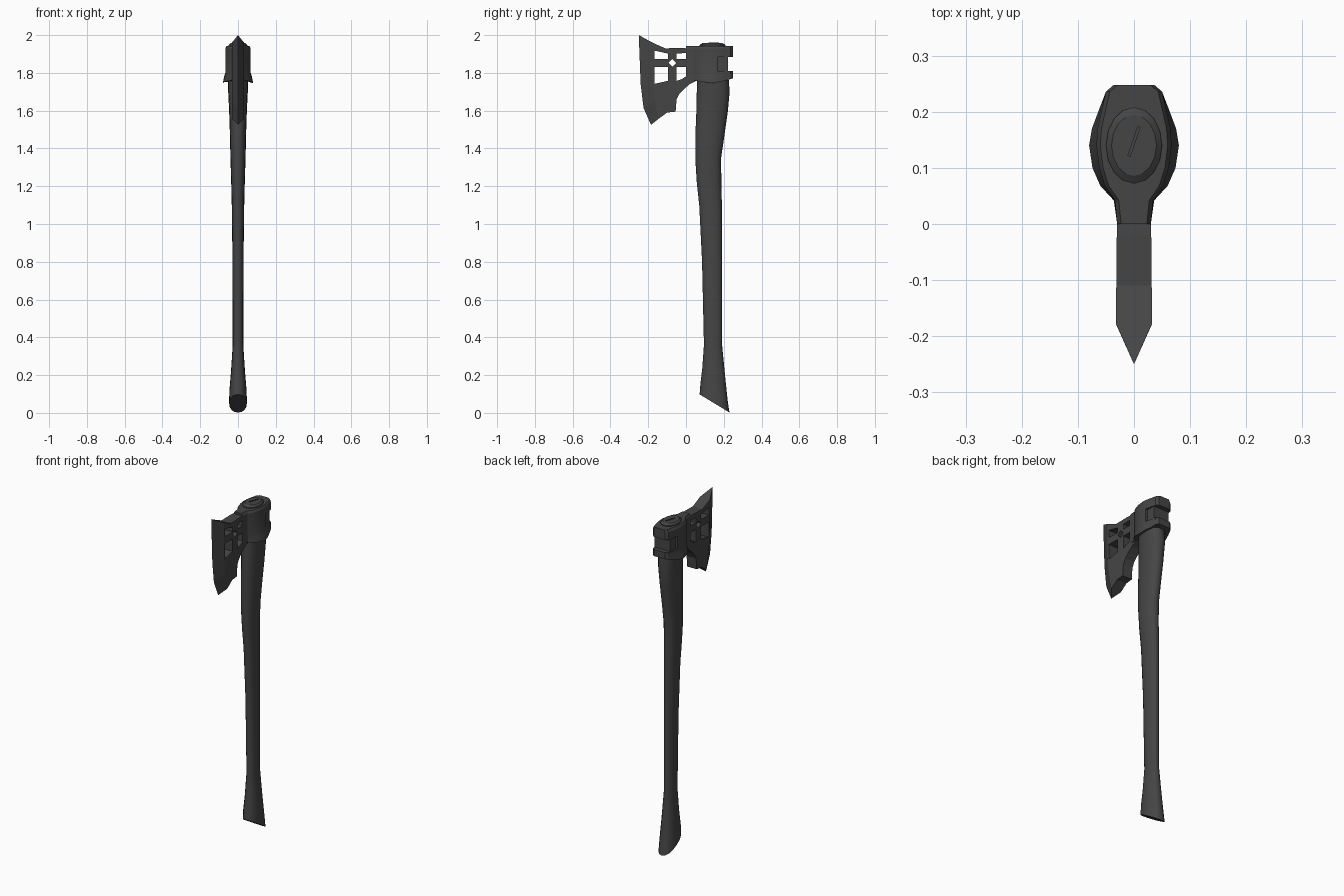
import bpy, bmesh, math

cube = bpy.data.objects.get("Cube")
if cube:
    bpy.data.objects.remove(cube, do_unlink=True)


def material(name, value):
    mat = bpy.data.materials.new(name)
    mat.use_nodes = True
    color = (value, value, value, 1)
    mat.diffuse_color = color
    mat.node_tree.nodes["Principled BSDF"].inputs["Base Color"].default_value = color
    return mat


charcoal = material("charcoal", 0.06)


def finish(bm, name, smooth=None):
    bmesh.ops.recalc_face_normals(bm, faces=bm.faces)
    mesh = bpy.data.meshes.new(name)
    bm.to_mesh(mesh)
    bm.free()
    obj = bpy.data.objects.new(name, mesh)
    bpy.context.collection.objects.link(obj)
    mesh.materials.append(charcoal)
    if smooth:
        bpy.ops.object.select_all(action="DESELECT")
        obj.select_set(True)
        bpy.context.view_layer.objects.active = obj
        bpy.ops.object.shade_smooth_by_angle(angle=math.radians(smooth))
    return obj


def loft(rings, name, smooth=None):
    """Skin a stack of equal-length closed rings and cap both ends."""
    bm = bmesh.new()
    loops = [[bm.verts.new(p) for p in ring] for ring in rings]
    n = len(loops[0])
    for a, b in zip(loops, loops[1:]):
        for i in range(n):
            j = (i + 1) % n
            bm.faces.new((a[i], a[j], b[j], b[i]))
    bm.faces.new(loops[0])
    bm.faces.new(loops[-1])
    return finish(bm, name, smooth)


def prism(points, half_x, name, centre=0):
    """Side-view polygon extruded along x."""
    return loft([[(centre + s * half_x, y, z) for y, z in points] for s in (-1, 1)], name)


def rect(y0, y1, z0, z1):
    return [(y0, z0), (y1, z0), (y1, z1), (y0, z1)]


def cut(target, cutters):
    """Subtract each cutter, then discard it."""
    bpy.context.view_layer.objects.active = target
    for cutter in cutters:
        cutter.hide_render = True
        mod = target.modifiers.new("cut", "BOOLEAN")
        mod.operation = "DIFFERENCE"
        mod.solver = "EXACT"
        mod.object = cutter
        bpy.ops.object.modifier_apply(modifier=mod.name)
        bpy.data.objects.remove(cutter, do_unlink=True)


# Handle: height, front y, back y, half width; the foot is cut on a slant
SECTIONS = [(0.05, 0.072, 0.23, 0.047), (0.11, 0.076, 0.22, 0.046),
            (0.22, 0.086, 0.206, 0.037), (0.36, 0.095, 0.191, 0.028),
            (0.8, 0.085, 0.191, 0.029), (1.1, 0.07, 0.19, 0.033),
            (1.22, 0.057, 0.187, 0.036), (1.35, 0.049, 0.186, 0.04),
            (1.48, 0.05, 0.205, 0.043), (1.6, 0.055, 0.222, 0.047),
            (1.7, 0.057, 0.231, 0.052), (1.78, 0.06, 0.225, 0.055)]
SIDES = 16
rings = []
for k, (z, front, back, half) in enumerate(SECTIONS):
    mid, depth = (front + back) / 2, (back - front) / 2
    slant = (0.048, 0.04, 0.015)[k] if k < 3 else 0
    ring = []
    for i in range(SIDES):
        a = 2 * math.pi * i / SIDES
        c, s = math.cos(a), math.sin(a)
        x = half * math.copysign(abs(c) ** 0.85, c)
        ring.append((x, mid + depth * s, z - slant * s))
    rings.append(ring)
loft(rings, "handle", 40)

# Blade: flat cheeks with a ground bevel running to a sharp edge
EDGE = [(-0.25, 2.0), (-0.245, 1.87), (-0.24, 1.74), (-0.225, 1.615), (-0.185, 1.525)]
BEVEL = [(-0.177, 1.96), (-0.178, 1.87), (-0.175, 1.74), (-0.165, 1.65), (-0.145, 1.557)]
REST = [(-0.1, 1.59), (-0.055, 1.595), (-0.05, 1.66), (-0.035, 1.69), (-0.01, 1.715),
        (0.02, 1.74), (0.06, 1.76), (0.06, 1.925), (-0.02, 1.932), (-0.11, 1.93)]
bm = bmesh.new()
edge = [bm.verts.new((0, y, z)) for y, z in EDGE]
cheeks = []
for side in (-1, 1):
    cheek = [bm.verts.new((side * (0.0305 - 0.01 * y), y, z)) for y, z in BEVEL + REST]
    bm.faces.new(cheek)
    for i in range(len(EDGE) - 1):
        bm.faces.new((edge[i], edge[i + 1], cheek[i + 1], cheek[i]))
    cheeks.append(cheek)
left, right = cheeks
last = len(BEVEL) - 1
for i in range(last, len(left)):
    j = (i + 1) % len(left)
    bm.faces.new((left[i], left[j], right[j], right[i]))
bm.faces.new((edge[0], left[0], right[0]))
bm.faces.new((edge[-1], left[last], right[last]))
blade = finish(bm, "blade")

# Four windows leave a cross, with a diamond hole at its centre
WINDOWS = [
    [(-0.167, 1.873), (-0.095, 1.873), (-0.095, 1.902), (-0.167, 1.918)],
    [(-0.05, 1.873), (0.022, 1.873), (0.022, 1.907), (-0.05, 1.902)],
    [(-0.167, 1.742), (-0.095, 1.758), (-0.095, 1.832), (-0.167, 1.832)],
    [(-0.05, 1.758), (-0.02, 1.768), (0.005, 1.785), (0.022, 1.8),
     (0.022, 1.832), (-0.05, 1.832)],
    [(-0.072 + 0.021 * c, 1.853 + 0.021 * s) for c, s in ((1, 0), (0, 1), (-1, 0), (0, -1))],
]
cut(blade, [prism(w, 0.1, "window_cutter") for w in WINDOWS])

# Eye: faceted collar around the handle, flared at its lower rim
OUTLINE = [(0.03, 0.0), (0.034, 0.042), (0.052, 0.068), (0.062, 0.1), (0.067, 0.14),
           (0.065, 0.17), (0.056, 0.21), (0.05, 0.236), (0.036, 0.248)]
DROP = [0.01, 0.005, 0.0, -0.004, -0.01, -0.004, 0.004, 0.014, 0.016]
FLARE = [0, 0.002, 0.008, 0.012, 0.013, 0.01, 0.004, 0, 0]


def collar_ring(z, flare=0, wave=0, inset=0):
    half = [(x + flare * f - inset, y, z + wave * d)
            for (x, y), d, f in zip(OUTLINE, DROP, FLARE)]
    return half + [(-x, y, z) for x, y, z in reversed(half)]


eye = loft([collar_ring(1.755, 1, 1), collar_ring(1.782, 0.5), collar_ring(1.8),
            collar_ring(1.93), collar_ring(1.943, 0, 0, 0.007)], "eye", 20)
# Rear notch wraps round both sides as a shallow recess
cut(eye, [prism(rect(0.222, 0.3, 1.81, 1.885), 0.2, "notch_cutter")] +
    [prism(rect(0.17, 0.3, 1.81, 1.885), 0.05, "recess_cutter", s * 0.1) for s in (-1, 1)])


# Handle end showing above the eye, with its driven wedge
def oval(z, scale):
    return [(0.05 * scale * math.cos(a), 0.14 + 0.068 * scale * math.sin(a), z)
            for a in (2 * math.pi * i / SIDES for i in range(SIDES))]


loft([oval(1.93, 1), oval(1.948, 1), oval(1.957, 0.8)], "handle_end", 30)
wedge = prism(rect(-0.028, 0.028, 1.95, 1.961), 0.003, "wedge")
wedge.location.y = 0.147
wedge.rotation_euler.z = -0.33
